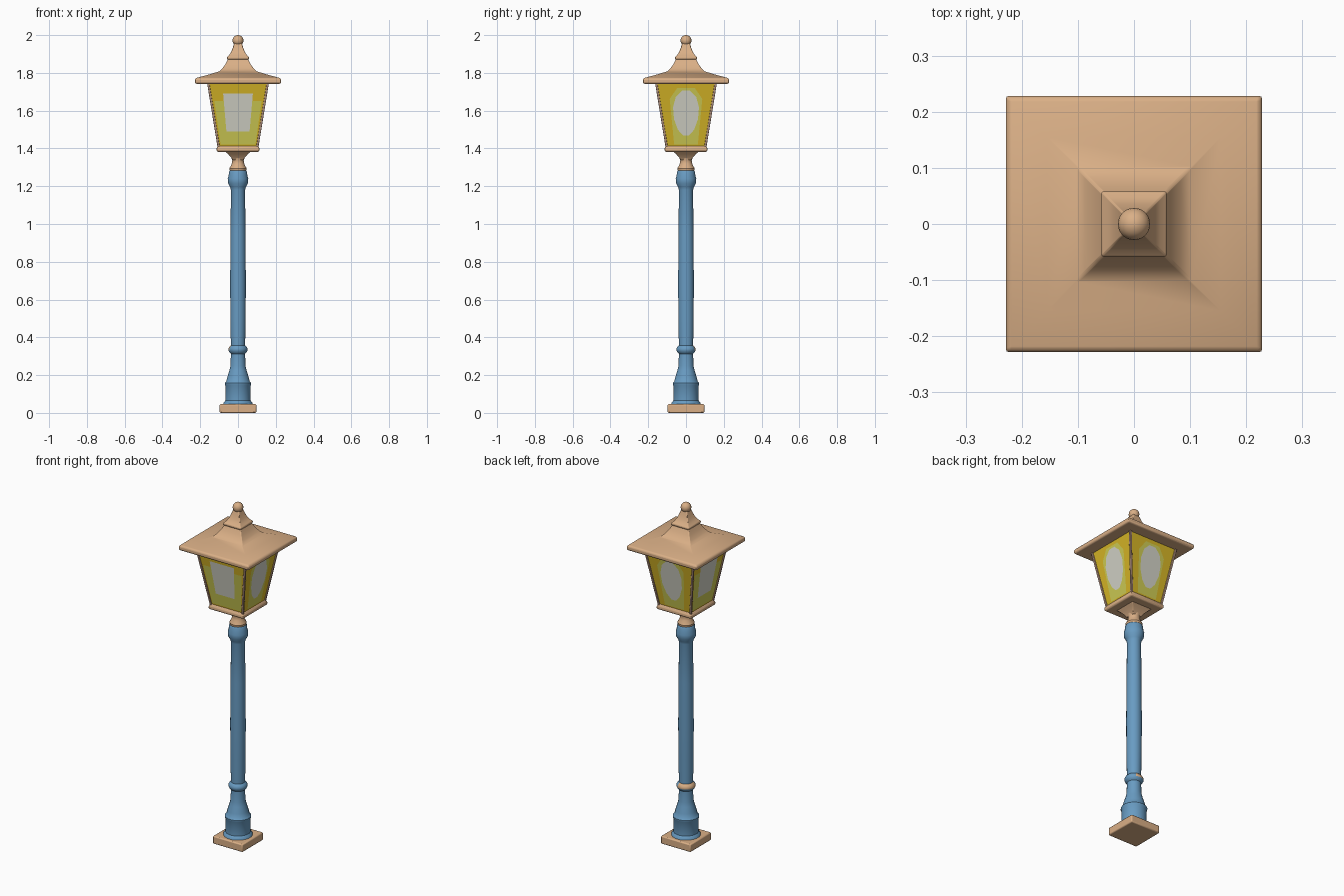
import bpy, bmesh, math
from mathutils import Vector, Matrix

if "Cube" in bpy.data.objects:
    bpy.data.objects.remove(bpy.data.objects["Cube"])


def material(name, rgb):
    m = bpy.data.materials.new(name)
    m.diffuse_color = (*rgb, 1)
    m.use_nodes = True
    m.node_tree.nodes["Principled BSDF"].inputs["Base Color"].default_value = m.diffuse_color
    return m


TAN = material("warm tan", (0.70, 0.43, 0.24))
ROSE = material("rose tan", (0.52, 0.33, 0.24))
BLUE = material("steel blue", (0.14, 0.33, 0.54))
YELLOW = material("amber yellow", (0.68, 0.47, 0.02))
LIME = material("pale yellow", (0.62, 0.60, 0.09))
WHITE = material("pale glow", (0.66, 0.66, 0.58))


def finish(name, bm, mats, bevel=0.0, smooth=True):
    bmesh.ops.recalc_face_normals(bm, faces=bm.faces)
    me = bpy.data.meshes.new(name)
    bm.to_mesh(me)
    bm.free()
    ob = bpy.data.objects.new(name, me)
    bpy.context.collection.objects.link(ob)
    for m in mats:
        me.materials.append(m)
    if bevel:
        mod = ob.modifiers.new("soft_edges", 'BEVEL')
        mod.width, mod.segments = bevel, 2
    if smooth:
        bpy.ops.object.select_all(action='DESELECT')
        ob.select_set(True)
        bpy.context.view_layer.objects.active = ob
        bpy.ops.object.shade_smooth_by_angle(angle=math.radians(35))
    return ob


def loft(name, profile, sides, mat, bevel=0.0, smooth=True):
    """Stack rings of (half width, z); four sides give an axis-aligned square."""
    bm = bmesh.new()
    k = math.sqrt(2) if sides == 4 else 1
    rings = []
    for r, z in profile:
        ring = []
        for i in range(sides):
            a = 2 * math.pi * (i + 0.5) / sides
            ring.append(bm.verts.new((k * r * math.cos(a), k * r * math.sin(a), z)))
        rings.append(ring)
    for lo, hi in zip(rings, rings[1:]):
        for i in range(sides):
            j = (i + 1) % sides
            bm.faces.new((lo[i], lo[j], hi[j], hi[i]))
    bm.faces.new(rings[0])
    bm.faces.new(rings[-1])
    return finish(name, bm, [mat], bevel, smooth)


# Foot and post
loft("base_plate", [(0.097, 0), (0.097, 0.046)], 4, TAN, 0.006)
loft("post", [(0.080, 0.044), (0.076, 0.056), (0.068, 0.065), (0.068, 0.145),
              (0.071, 0.150), (0.071, 0.158), (0.062, 0.168), (0.057, 0.19),
              (0.046, 0.225), (0.040, 0.25), (0.038, 0.32), (0.038, 0.35),
              (0.041, 0.50), (0.042, 0.70), (0.040, 0.95), (0.038, 1.18),
              (0.042, 1.195), (0.053, 1.215), (0.055, 1.24), (0.050, 1.255),
              (0.049, 1.275), (0.043, 1.285)], 20, BLUE)

# Ring on the post, tan towards the back left
ring = loft("post_ring", [(0.037, 0.312), (0.046, 0.320), (0.051, 0.331),
                          (0.051, 0.340), (0.046, 0.350), (0.037, 0.358)], 20, BLUE)
ring.data.materials.append(TAN)
for p in ring.data.polygons:
    if p.center.y - p.center.x > 0.02 and p.center.z > 0.33:
        p.material_index = 1

# Neck and lantern floor
loft("neck", [(0.043, 1.278), (0.046, 1.295), (0.034, 1.318),
              (0.031, 1.335), (0.036, 1.35)], 16, TAN)
loft("lantern_flare", [(0.028, 1.338), (0.036, 1.352), (0.052, 1.37), (0.072, 1.388)], 4, TAN, 0.003)
loft("lantern_floor", [(0.107, 1.382), (0.113, 1.388), (0.113, 1.402),
                       (0.106, 1.414)], 4, TAN, 0.003)

# Glass body
Z0, Z1, W0, W1 = 1.405, 1.748, 0.102, 0.158
loft("glass", [(W0, Z0), (W1, Z1)], 4, YELLOW, smooth=False)


def pane(name, shape, side, offset, mat):
    """Thin patch on a glass side; shape points are (width, height) fractions."""
    bm = bmesh.new()
    turn = Matrix.Rotation(side * math.pi / 2, 3, 'Z')
    verts = []
    for u, v in shape:
        w = W0 + (W1 - W0) * v
        verts.append(bm.verts.new(turn @ Vector((u * w, -w - offset, Z0 + (Z1 - Z0) * v))))
    f = bm.faces.new(verts)
    f.normal_update()
    if f.normal.dot(turn @ Vector((0, -1, 0))) < 0:
        f.normal_flip()
    me = bpy.data.meshes.new(name)
    bm.to_mesh(me)
    bm.free()
    me.materials.append(mat)
    bpy.context.collection.objects.link(bpy.data.objects.new(name, me))


# Painted glow: boxy on the front and left, rounded on the right and back
box_halo = [(-0.88, 0.05), (0.88, 0.05), (0.88, 0.72), (0.58, 0.72), (-0.58, 0.72), (-0.88, 0.72)]
box_glow = [(-0.53, 0.25), (0.53, 0.25), (0.53, 0.83), (-0.53, 0.83)]
oval_halo = [(-0.6, 0.05), (0.6, 0.05), (0.6, 0.75), (0.3, 0.92), (-0.3, 0.92), (-0.6, 0.75)]
oval_glow = [(0.52 * math.cos(a), 0.53 + 0.36 * math.sin(a))
             for a in [math.pi * (i + 0.5) / 6 for i in range(12)]]
for side, label in enumerate(("front", "right", "back", "left")):
    boxy = side in (0, 3)
    pane(label + "_halo", box_halo if boxy else oval_halo, side, 0.0015, LIME)
    pane(label + "_glow", box_glow if boxy else oval_glow, side, 0.003, WHITE)

# Corner bars leaning outwards
for i, (sx, sy) in enumerate(((1, 1), (-1, 1), (-1, -1), (1, -1))):
    bm = bmesh.new()
    t = 0.006
    bmesh.ops.create_cube(bm, size=1)
    for v in bm.verts:
        top = v.co.z > 0
        w = W1 if top else W0
        v.co = Vector((sx * w + math.copysign(t, v.co.x), sy * w + math.copysign(t, v.co.y),
                       Z1 if top else Z0))
    finish("corner_bar_%d" % (i + 1), bm, [ROSE], 0.002)

# Roof with flared eaves, upper cap and ball finial
loft("roof", [(0.222, 1.742), (0.228, 1.748), (0.228, 1.766), (0.222, 1.773),
              (0.155, 1.791), (0.100, 1.808), (0.083, 1.823), (0.067, 1.846),
              (0.054, 1.872)], 4, TAN, 0.004)
loft("roof_cap", [(0.052, 1.868), (0.058, 1.875), (0.058, 1.884), (0.046, 1.895),
                  (0.036, 1.912), (0.027, 1.935), (0.020, 1.958)], 4, TAN, 0.003)
bm = bmesh.new()
bmesh.ops.create_uvsphere(bm, u_segments=16, v_segments=10, radius=0.029)
bmesh.ops.translate(bm, verts=bm.verts, vec=(0, 0, 1.971))
finish("finial_ball", bm, [TAN])
